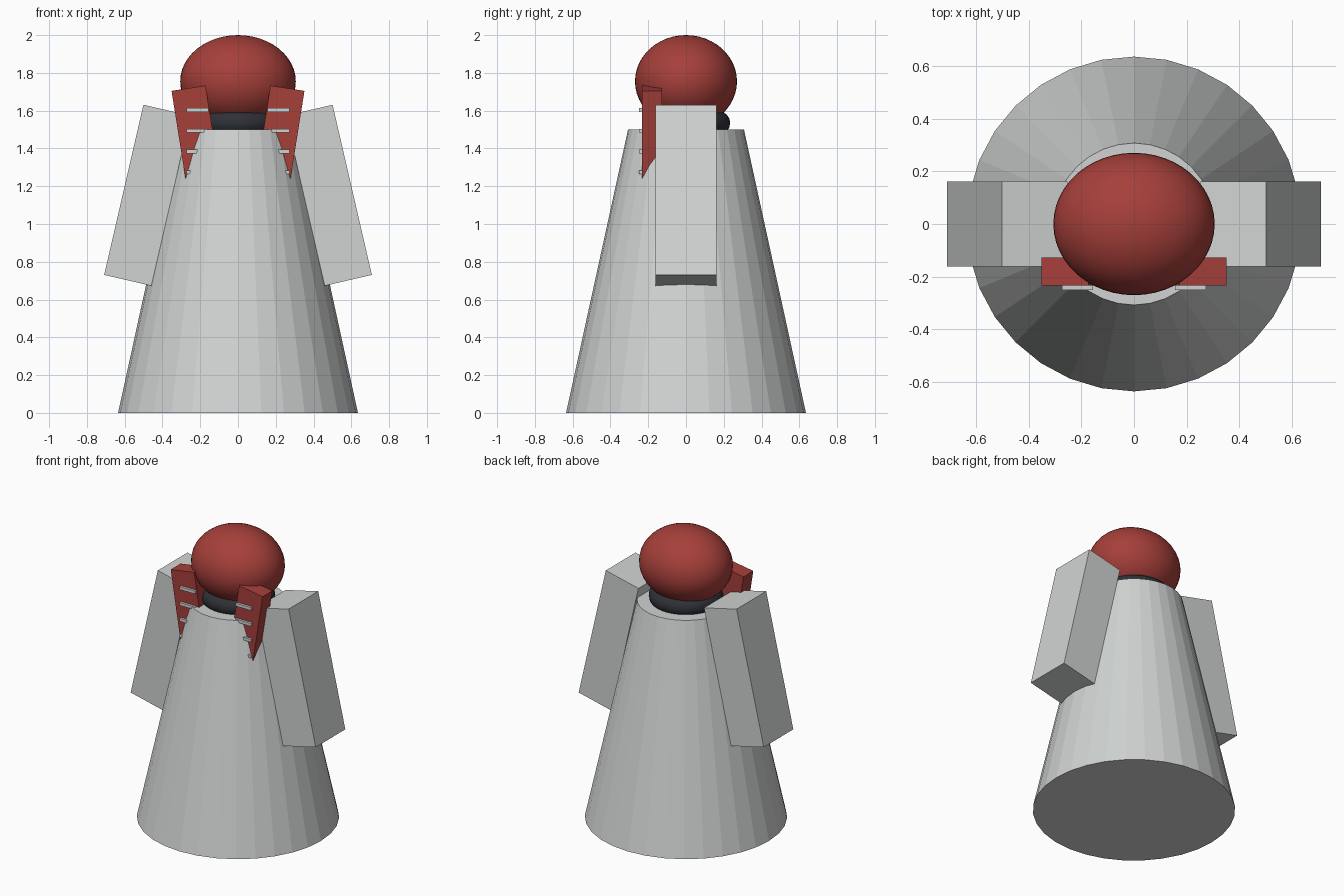
import bpy
from math import radians

cube = bpy.data.objects.get("Cube")
if cube:
    bpy.data.objects.remove(cube, do_unlink=True)


def material(name, rgb):
    m = bpy.data.materials.new(name)
    m.use_nodes = True
    colour = (*rgb, 1.0)
    m.diffuse_color = colour
    m.node_tree.nodes["Principled BSDF"].inputs["Base Color"].default_value = colour
    return m


grey = material("light_grey", (0.63, 0.655, 0.64))
red = material("brick_red", (0.38, 0.05, 0.042))
dark = material("charcoal", (0.028, 0.03, 0.038))


def finish(name, mat, smooth=False):
    ob = bpy.context.object
    ob.name = name
    ob.data.materials.append(mat)
    if smooth:
        bpy.ops.object.shade_smooth()
    return ob


def box(name, centre, size, mat, tilt=0.0):
    bpy.ops.mesh.primitive_cube_add(size=1, location=centre, rotation=(0, radians(tilt), 0))
    ob = finish(name, mat)
    ob.scale = size
    return ob


# Tapered robe body
bpy.ops.mesh.primitive_cone_add(vertices=32, radius1=0.635, radius2=0.307,
                                depth=1.5, location=(0, 0, 0.75))
finish("body", grey)

# Rounded collar ring
bpy.ops.mesh.primitive_torus_add(major_radius=0.172, minor_radius=0.062, major_segments=48,
                                 minor_segments=16, location=(0, 0, 1.535))
finish("collar", dark, True)

# Oval head
bpy.ops.mesh.primitive_uv_sphere_add(segments=48, ring_count=24, radius=1, location=(0, 0, 1.755))
head = finish("head", red, True)
head.scale = (0.306, 0.27, 0.245)

# Mirrored arms, lapels and the bars across each lapel
for side, label in ((1, "left"), (-1, "right")):
    box(f"{label}_arm", (side * 0.48, 0, 1.152), (0.256, 0.324, 0.924), grey, -13 * side)
    box(f"{label}_lapel", (side * 0.222, -0.18, 1.467), (0.182, 0.107, 0.51), red, 9 * side)
    for i in range(4):
        box(f"{label}_lapel_bar_{i + 1}", (side * 0.214, -0.239, 1.604 - 0.11 * i),
            (0.118, 0.022, 0.02), grey)
